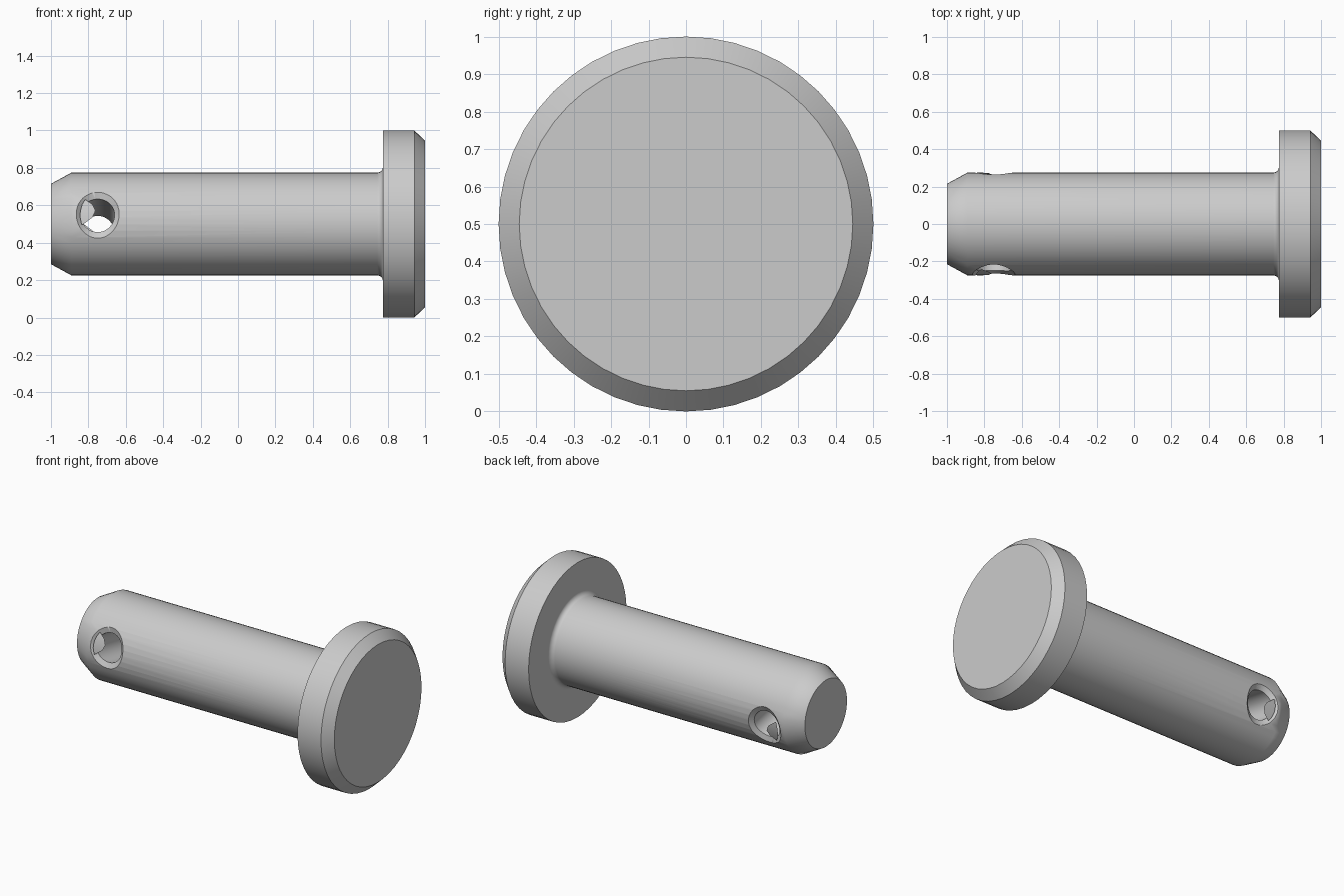
import bpy
import bmesh
from math import sin, cos, pi, radians, sqrt
from mathutils import Vector

if "Cube" in bpy.data.objects:
    bpy.data.objects.remove(bpy.data.objects["Cube"], do_unlink=True)

SEGMENTS = 48
AXIS_Z = 0.5
SHAFT_R = 0.275
HOLE_X = -0.75
HOLE_R = 0.09
HOLE_TILT = radians(11)

steel = bpy.data.materials.new("steel grey")
steel.use_nodes = True
colour = (0.6, 0.6, 0.6, 1)
steel.diffuse_color = colour
steel.node_tree.nodes["Principled BSDF"].inputs["Base Color"].default_value = colour


def loft(name, rings):
    """Skin a row of closed rings and cap both ends."""
    bm = bmesh.new()
    rows = [[bm.verts.new(p) for p in ring] for ring in rings]
    for a, b in zip(rows, rows[1:]):
        for i in range(len(a)):
            j = (i + 1) % len(a)
            bm.faces.new((a[i], a[j], b[j], b[i]))
    bm.faces.new(rows[0])
    bm.faces.new(rows[-1])
    bmesh.ops.recalc_face_normals(bm, faces=bm.faces)
    mesh = bpy.data.meshes.new(name)
    bm.to_mesh(mesh)
    bm.free()
    mesh.materials.append(steel)
    obj = bpy.data.objects.new(name, mesh)
    bpy.context.collection.objects.link(obj)
    return obj


angles = [2 * pi * i / SEGMENTS for i in range(SEGMENTS)]

# Pin profile (x, radius): tapered tip, shaft, fillet, chamfered head
fillet = 0.03
profile = [(-1, 0.215), (-0.89, SHAFT_R)]
for i in range(5):
    t = i / 4 * pi / 2
    profile.append((0.775 - fillet + fillet * sin(t),
                    SHAFT_R + fillet * (1 - cos(t))))
profile += [(0.775, 0.5), (0.943, 0.5), (1, 0.445)]
pin = loft("headed_pin", [
    [(x, r * cos(a), AXIS_Z + r * sin(a)) for a in angles] for x, r in profile])

# Tilted cross hole with a chamfer that follows the round shaft
along = Vector((0, -cos(HOLE_TILT), sin(HOLE_TILT)))
across = Vector((0, sin(HOLE_TILT), cos(HOLE_TILT)))
centre = Vector((HOLE_X, 0, AXIS_Z))


def hole_ring(side, widen, lift):
    ring = []
    for a in angles:
        r = HOLE_R + widen * (1 + 0.4 * sin(a) ** 2)
        u, v = r * cos(a), r * sin(a)
        depth = sqrt(SHAFT_R ** 2 - v ** 2) + lift
        ring.append(centre + Vector((u, 0, 0)) + across * v + along * side * depth)
    return ring


steps = [(0.05, 0.025), (0.025, 0), (0, -0.025)]
rings = [hole_ring(1, w, d) for w, d in steps]
rings += [hole_ring(-1, w, d) for w, d in reversed(steps)]
cutter = loft("hole_cutter", rings)
cutter.hide_render = True

bpy.context.view_layer.objects.active = pin
pin.select_set(True)
cut = pin.modifiers.new("cross_hole", "BOOLEAN")
cut.operation = "DIFFERENCE"
cut.solver = "EXACT"
cut.object = cutter
bpy.ops.object.modifier_apply(modifier=cut.name)
bpy.data.objects.remove(cutter, do_unlink=True)

# Smooth round surfaces, crisp rims
bpy.ops.object.shade_smooth_by_angle(angle=radians(30))
normals = pin.modifiers.new("even_shading", "WEIGHTED_NORMAL")
normals.keep_sharp = True
